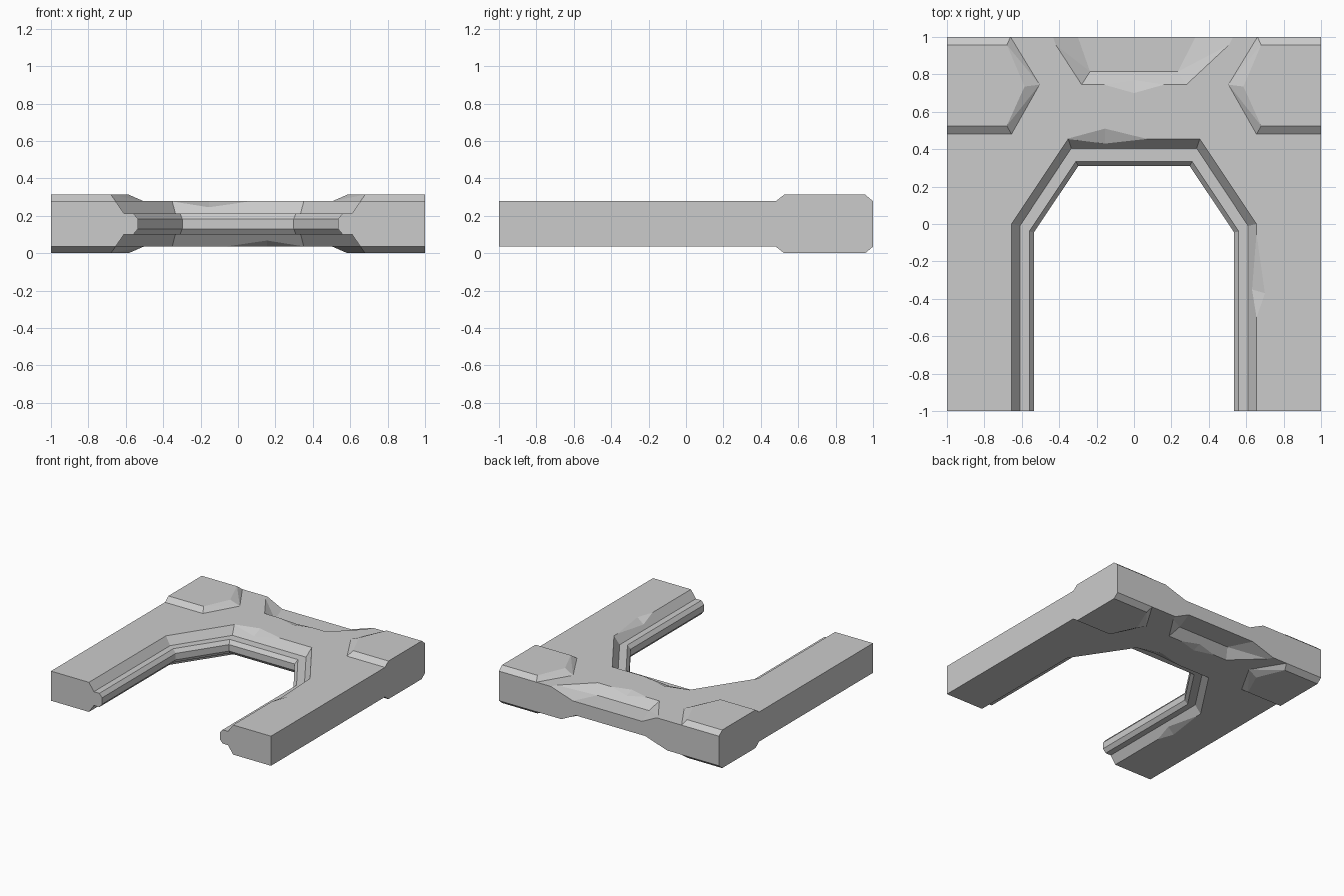
import bpy, bmesh

if "Cube" in bpy.data.objects:
    bpy.data.objects.remove(bpy.data.objects["Cube"])

H = 0.313                                   # full thickness
LOW, HIGH = 0.035, 0.278                    # slab faces


def finish(name, bm):
    bmesh.ops.recalc_face_normals(bm, faces=bm.faces[:])
    me = bpy.data.meshes.new(name)
    bm.to_mesh(me)
    bm.free()
    ob = bpy.data.objects.new(name, me)
    bpy.context.collection.objects.link(ob)
    return ob


def hull(name, points):
    bm = bmesh.new()
    for p in points:
        bm.verts.new(p)
    res = bmesh.ops.convex_hull(bm, input=bm.verts[:])
    junk = [v for v in bm.verts if not v.link_faces]
    bmesh.ops.delete(bm, geom=junk, context='VERTS')
    bmesh.ops.dissolve_limit(bm, angle_limit=0.01, verts=bm.verts[:], edges=bm.edges[:])
    return finish(name, bm)


def layer(poly, z):
    return [(x, y, z) for x, y in poly]


def flip(points):
    """Half turn about the lengthwise axis: the underside repeats the top."""
    return [(-x, y, H - z) for x, y, z in points]


def combine(target, tool, op):
    m = target.modifiers.new(op, 'BOOLEAN')
    m.operation, m.solver, m.object = op, 'EXACT', tool
    bpy.context.view_layer.objects.active = target
    bpy.ops.object.modifier_apply(modifier=m.name)
    bpy.data.objects.remove(tool)


# Slab with arched opening: stepped moulding swept along the arch.
# Each ring: leg x, shoulder y, crown x, crown y
outer = (1.0, 0.0, 1.0, 1.0)
lip = (0.655, 0.0, 0.352, 0.455)
step = (0.61, -0.01, 0.335, 0.405)
edge = (0.56, -0.04, 0.31, 0.335)
inner = (0.535, -0.045, 0.298, 0.31)
section = [(outer, LOW), (outer, HIGH), (lip, HIGH), (step, 0.213), (edge, 0.213),
           (inner, 0.183), (inner, 0.13), (edge, 0.10), (step, 0.10), (lip, LOW)]
bm = bmesh.new()
loops = []
for (lx, sy, cx, cy), z in section:
    half = [(lx, -1), (lx, sy), (cx, cy)]
    path = half + [(-x, y) for x, y in reversed(half)]
    loops.append([bm.verts.new(p) for p in layer(path, z)])
n = len(loops)
for i in range(n):
    a, b = loops[i], loops[(i + 1) % n]
    for j in range(5):
        bm.faces.new((a[j], a[j + 1], b[j + 1], b[j]))
for end in (0, 5):
    bm.faces.new([l[end] for l in loops])
arch = finish("arch_slab", bm)

# Raised, bevelled corner pads on both faces
for s in (1, -1):
    base = [(s * x, y) for x, y in ((1, 0.48), (0.655, 0.48), (0.505, 0.745), (0.66, 1), (1, 1))]
    top = [(s * x, y) for x, y in ((1, 0.525), (0.68, 0.525), (0.585, 0.735), (0.68, 0.958), (1, 0.958))]
    pad = hull("corner_pad", layer(top, 0) + layer(base, LOW) + layer(base, HIGH) + layer(top, H))
    combine(arch, pad, 'UNION')

# Recess at the back edge, above and below
floor = [(-0.335, 1.1), (-0.235, 0.815), (0.235, 0.815), (0.38, 1.1)]
rim = [(-0.468, 1.1), (-0.28, 0.745), (0.28, 0.745), (0.58, 1.1)]
high_rim = [(2 * r[0] - f[0], 2 * r[1] - f[1]) for r, f in zip(rim, floor)]
recess = layer(floor, 0.213) + layer(high_rim, 2 * HIGH - 0.213)

# Small chips knocked out of the edges
crown_chip = [(-0.36, 0.455, HIGH), (0.07, 0.455, HIGH), (-0.155, 0.51, HIGH),
              (-0.155, 0.43, 0.245), (-0.155, 0.40, 0.4)]
leg_chip = [(0.655, -0.05, HIGH), (0.655, -0.5, HIGH), (0.70, -0.37, HIGH),
            (0.63, -0.35, 0.243), (0.60, -0.37, 0.4)]
recess_chip = [(-0.16, 0.745, HIGH), (0.16, 0.745, HIGH), (0, 0.70, HIGH),
               (0, 0.77, 0.255), (0, 0.80, 0.4)]
for pts in (recess, crown_chip, leg_chip, recess_chip):
    for p in (pts, flip(pts)):
        combine(arch, hull("cutter", p), 'DIFFERENCE')
